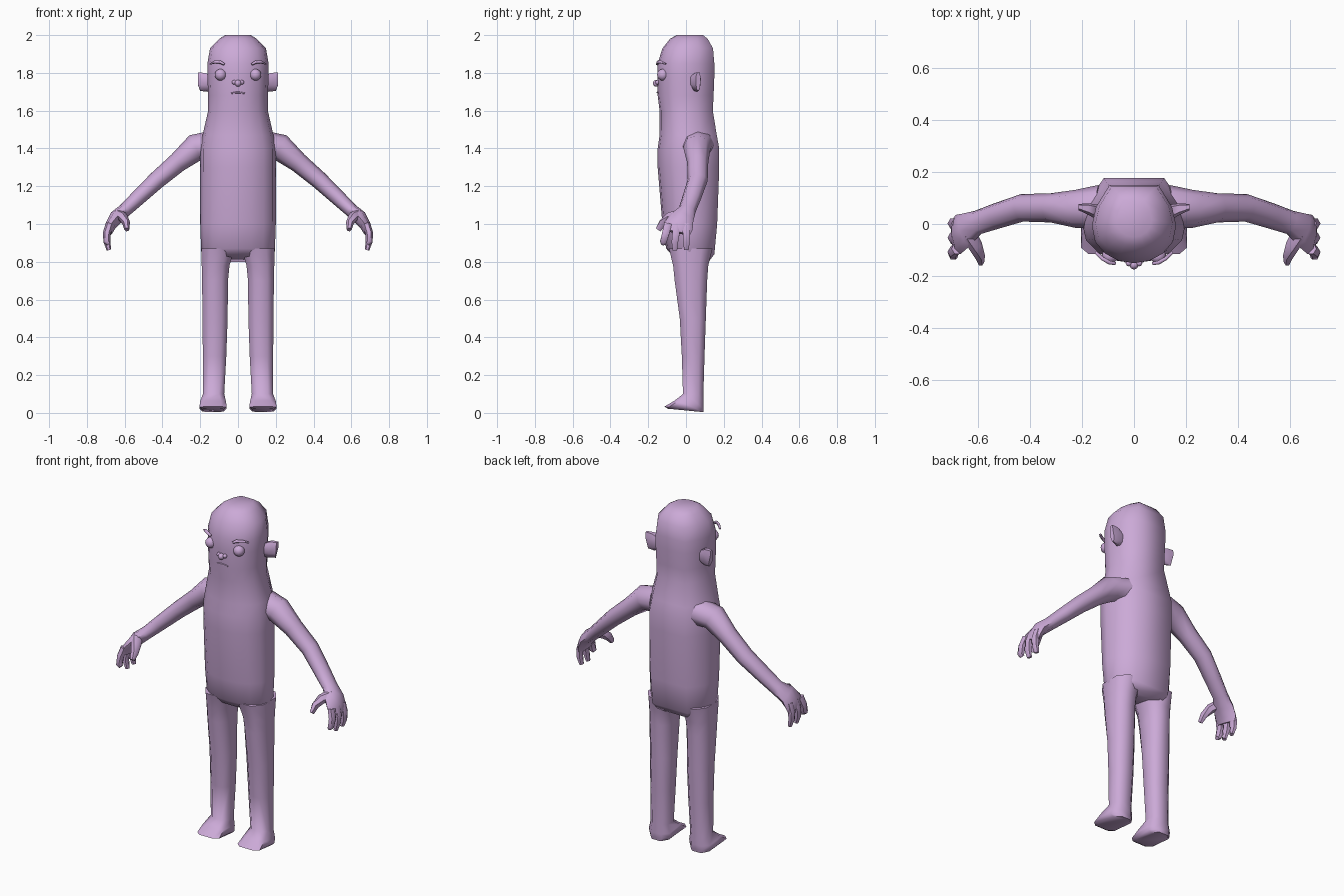
import bpy, bmesh, math
from mathutils import Vector

if "Cube" in bpy.data.objects:
    bpy.data.objects.remove(bpy.data.objects["Cube"])

skin = bpy.data.materials.new("lilac skin")
skin.diffuse_color = (0.60, 0.40, 0.68, 1)
skin.use_nodes = True
skin.node_tree.nodes["Principled BSDF"].inputs["Base Color"].default_value = skin.diffuse_color


def make(name, bm, angle=60):
    bmesh.ops.recalc_face_normals(bm, faces=bm.faces)
    me = bpy.data.meshes.new(name)
    bm.to_mesh(me)
    bm.free()
    me.materials.append(skin)
    ob = bpy.data.objects.new(name, me)
    bpy.context.collection.objects.link(ob)
    bpy.ops.object.select_all(action='DESELECT')
    ob.select_set(True)
    bpy.context.view_layer.objects.active = ob
    bpy.ops.object.shade_smooth_by_angle(angle=math.radians(angle))
    return ob


def loft(bm, rings):
    """Skin a list of point rings and cap both ends."""
    vs = [[bm.verts.new(p) for p in r] for r in rings]
    n = len(vs[0])
    for a, b in zip(vs, vs[1:]):
        for i in range(n):
            bm.faces.new((a[i], a[(i + 1) % n], b[(i + 1) % n], b[i]))
    bm.faces.new(vs[0][::-1])
    bm.faces.new(vs[-1])


def tube(bm, path, n=8):
    """Tube through (x, y, z, radius across, radius along y)."""
    pts = [Vector(p[:3]) for p in path]
    rings = []
    for i, p in enumerate(path):
        d = (pts[min(i + 1, len(pts) - 1)] - pts[max(i - 1, 0)]).normalized()
        v = Vector((0, 1, 0))
        v = (v - d * v.dot(d)).normalized()
        u = d.cross(v)
        rings.append([pts[i] + u * p[3] * math.cos(t) + v * p[4] * math.sin(t)
                      for t in (2 * math.pi * k / n for k in range(n))])
    loft(bm, rings)


def oval(z, w, front, back, tilt=0.0):
    """Body section: flat narrow back, wide sides, rounded front."""
    d = back - front
    half = [(0, 0), (.36, .03), (.68, .12), (.92, .27), (1, .48), (.90, .72), (.58, 1)]
    pts = half + [(-x, y) for x, y in half[:0:-1]]
    return [(x * w, front + y * d, z + tilt * (1 - y)) for x, y in pts]


def both(name, build, angle=60):
    """Build a part on the right and mirror it to the left."""
    for side, s in (("right", 1), ("left", -1)):
        bm = bmesh.new()
        build(bm)
        for v in bm.verts:
            v.co.x *= s
        make(f"{side}_{name}", bm, angle)


# torso and head in one column
bm = bmesh.new()
loft(bm, [oval(*r) for r in (
    (0.80, .165, -.07, .12, .03), (0.84, .195, -.105, .15, .03),
    (1.00, .20, -.125, .165), (1.30, .20, -.15, .176), (1.40, .20, -.15, .176),
    (1.47, .188, -.14, .163), (1.60, .158, -.14, .142), (1.68, .158, -.15, .146),
    (1.78, .162, -.15, .15), (1.85, .162, -.15, .15), (1.93, .148, -.125, .143),
    (1.98, .10, -.085, .115), (2.0, .068, -.05, .09))])
make("body", bm)


# legs with wedge feet
def leg(bm):
    rings = []
    for z, x0, x1, y0, y1 in ((0.87, .02, .192, -.09, .14), (0.78, .045, .192, -.068, .118),
                              (0.70, .053, .19, -.06, .112), (0.50, .055, .188, -.033, .105),
                              (0.30, .062, .186, -.022, .098), (0.10, .073, .186, -.016, .092)):
        rings.append([((x0 + x1) / 2 + (x1 - x0) / 2 * a, (y0 + y1) / 2 + (y1 - y0) / 2 * b, z)
                      for a, b in ((-.5, -1), (.5, -1), (1, -.5), (1, .5),
                                   (.5, 1), (-.5, 1), (-1, .5), (-1, -.5))])
    # ankle and sole slope forward into the toe
    for e, toe, zf, zb in ((.068, -.06, .065, .045), (.072, -.115, .033, .02), (.058, -.095, .022, .004)):
        shape = ((-.6, 0), (.6, 0), (1, .12), (1, .8), (.5, 1), (-.5, 1), (-1, .8), (-1, .12))
        rings.append([(.132 + e * a, toe + (.092 - toe) * b, zf + (zb - zf) * b) for a, b in shape])
    loft(bm, rings)


both("leg", leg)


# arms with palm, fingers and thumb
def arm(bm):
    tube(bm, [(.13, .065, 1.42, .075, .085), (.225, .058, 1.405, .072, .073),
              (.32, .062, 1.325, .053, .056), (.43, .062, 1.232, .047, .053),
              (.53, .03, 1.138, .041, .05), (.60, .006, 1.072, .036, .047),
              (.645, -.022, 1.035, .038, .066), (.675, -.04, .99, .029, .078),
              (.685, -.047, .955, .02, .07)])


def hand(bm):
    for y, dy, tip in ((-.095, -.025, .895), (-.047, -.012, .862), (.002, .0, .865)):
        tube(bm, [(.68, y, 1.0, .021, .023), (.695, y + dy * .5, .95, .021, .022),
                  (.694, y + dy, .905, .018, .02), (.683, y + dy, tip, .012, .014)], 6)
    tube(bm, [(.635, -.035, 1.05, .03, .03), (.608, -.085, 1.035, .027, .028),
              (.592, -.122, 1.005, .021, .024), (.588, -.148, .97, .013, .016)], 6)


both("arm", arm)
both("fingers", hand)


# ears: flared flaps
def ear(bm):
    rings = []
    for x, dy, z0, z1, t in ((.14, 0, 1.715, 1.785, .03), (.175, .012, 1.70, 1.80, .022),
                             (.213, .02, 1.705, 1.802, .012)):
        m, h = (z0 + z1) / 2, (z1 - z0) / 2
        rings.append([(x - .012 * (b < -.5), .045 + dy + t * a, m + h * b) for a, b in
                      ((-1, .6), (-.5, 1), (.7, 1), (1, .4), (.8, -.6), (.2, -1), (-.6, -.9), (-1, -.3))])
    loft(bm, rings)


both("ear", ear)


# eyes and brows
def eye(bm):
    bmesh.ops.create_uvsphere(bm, u_segments=12, v_segments=8, radius=.031)
    for v in bm.verts:
        v.co = v.co + Vector((.092, -.122, 1.79))


def brow(bm):
    tube(bm, [(.072, -.152, 1.845, .006, .007), (.095, -.148, 1.857, .009, .008),
              (.122, -.132, 1.858, .008, .008), (.147, -.108, 1.847, .004, .006)], 6)


both("eye", eye)
both("brow", brow)

# nose with two nostril wings
bm = bmesh.new()
for x, z, r in ((0, 1.745, .018), (.02, 1.75, .012), (-.02, 1.75, .012)):
    made = bmesh.ops.create_uvsphere(bm, u_segments=8, v_segments=6, radius=r)
    for v in made["verts"]:
        v.co = v.co + Vector((x, -.157 + abs(x) * .3, z))
make("nose", bm)

# thin lip
bm = bmesh.new()
tube(bm, [(-.035, -.143, 1.692, .004, .006), (0, -.149, 1.697, .006, .007),
          (.035, -.143, 1.692, .004, .006)], 6)
make("lip", bm)
